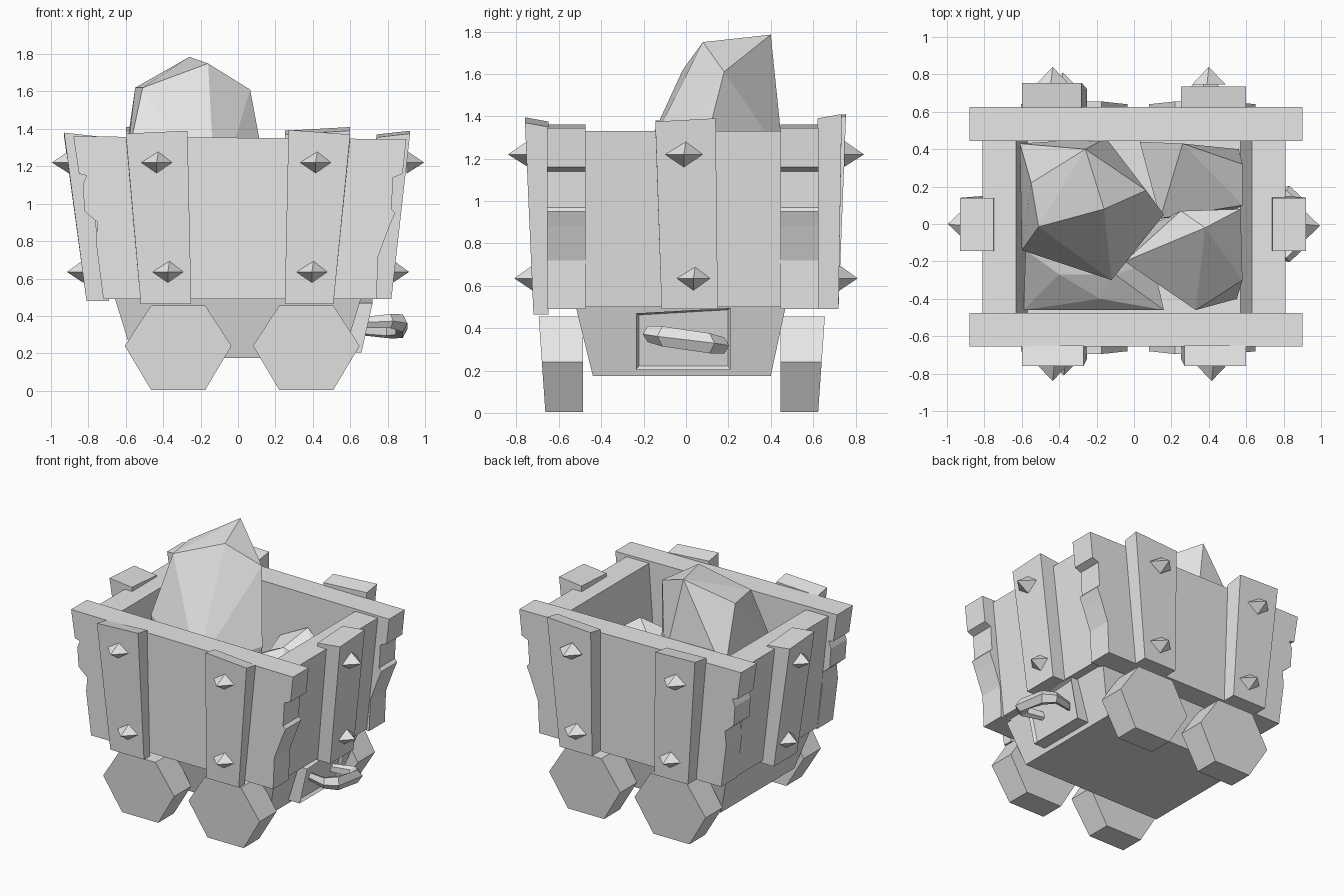
import bpy, bmesh, math
from mathutils import Vector, Matrix

cube = bpy.data.objects.get("Cube")
if cube:
    bpy.data.objects.remove(cube, do_unlink=True)

grey = bpy.data.materials.new("stone_grey")
grey.use_nodes = True
colour = (0.8, 0.8, 0.8, 1)
grey.diffuse_color = colour
grey.node_tree.nodes["Principled BSDF"].inputs["Base Color"].default_value = colour


def finish(name, bm, turn=0):
    """Turn the part by quarter turns and link it to the scene."""
    bmesh.ops.recalc_face_normals(bm, faces=bm.faces)
    bm.transform(Matrix.Rotation(turn * math.pi / 2, 4, 'Z'))
    mesh = bpy.data.meshes.new(name)
    bm.to_mesh(mesh)
    bm.free()
    mesh.materials.append(grey)
    obj = bpy.data.objects.new(name, mesh)
    bpy.context.collection.objects.link(obj)
    return obj


def loft(name, loop_a, loop_b, turn=0):
    """Solid between two matching loops."""
    bm = bmesh.new()
    a = [bm.verts.new(p) for p in loop_a]
    b = [bm.verts.new(p) for p in loop_b]
    bm.faces.new(a)
    bm.faces.new(b)
    for i in range(len(a)):
        j = (i + 1) % len(a)
        bm.faces.new((a[i], a[j], b[j], b[i]))
    return finish(name, bm, turn)


def hull(name, points):
    """Faceted rock around a few corner points."""
    bm = bmesh.new()
    for p in points:
        bm.verts.new(p)
    out = bmesh.ops.convex_hull(bm, input=bm.verts)
    loose = [v for v in out["geom_interior"] if isinstance(v, bmesh.types.BMVert)]
    bmesh.ops.delete(bm, geom=loose, context='VERTS')
    return finish(name, bm)


def rect(x0, x1, y0, y1, z):
    return [(x0, y0, z), (x1, y0, z), (x1, y1, z), (x0, y1, z)]


def prism_y(name, profile, y0, y1):
    return loft(name, [(x, y0, z) for x, z in profile], [(x, y1, z) for x, z in profile])


# Undercarriage, doubling as the bin floor
loft("undercarriage", rect(-.56, .56, -.44, .4, .175), rect(-.66, .66, -.52, .47, .5))

# Front and back walls with splintered ends
left_end = [(-.72, .49), (-.76, .8), (-.75, .9), (-.82, .96), (-.83, 1.1),
            (-.81, 1.15), (-.85, 1.16), (-.88, 1.36)]
right_end = [(.9, 1.345), (.88, 1.16), (.83, 1.14), (.82, .97), (.84, .95),
             (.81, .88), (.75, .72), (.74, .49)]
prism_y("front_wall", left_end + right_end, -.655, -.475)
prism_y("back_wall", left_end + right_end, .445, .625)

# Leaning side walls
for side, name in ((1, "left_wall"), (-1, "right_wall")):
    loft(name, rect(side * .57, side * .72, -.48, .45, .5),
         rect(side * .63, side * .81, -.48, .45, 1.33))


# Upright planks, built facing the front then turned into place
def plank(name, turn, top, bottom, out_top, out_low, in_top, in_low, z_low, z_a, z_b):
    low = rect(*bottom, -out_low, -in_low, z_low)
    high = [(x, y, z) for (x, y, _), z in
            zip(rect(*top, -out_top, -in_top, 0), (z_a, z_b, z_b - .02, z_a - .02))]
    loft(name, low, high, turn)


plank("front_plank_a", 0, (-.6, -.27), (-.52, -.25), .76, .72, .65, .65, .465, 1.375, 1.39)
plank("front_plank_b", 0, (.27, .6), (.25, .51), .76, .72, .65, .65, .465, 1.395, 1.37)
plank("back_plank_a", 2, (.28, .6), (.25, .52), .755, .72, .62, .62, .49, 1.4, 1.41)
plank("back_plank_b", 2, (-.6, -.25), (-.51, -.25), .735, .72, .62, .62, .49, 1.41, 1.39)
plank("left_plank", 1, (-.145, .14), (-.115, .15), .92, .82, .74, .7, .49, 1.375, 1.39)
plank("right_plank", 3, (-.14, .145), (-.15, .115), .93, .81, .75, .69, .48, 1.36, 1.38)


# Four sided studs on the planks
def stud(name, turn, u, z, surface, reach):
    ring = [(u + dx, -surface, z + dz) for dx, dz in
            ((-.09, 0), (.01, .065), (.09, 0), (0, -.06))]
    bm = bmesh.new()
    base = [bm.verts.new(p) for p in ring]
    tip = bm.verts.new((u, -surface - reach, z))
    bm.faces.new(base)
    for i in range(4):
        bm.faces.new((base[i], base[(i + 1) % 4], tip))
    finish(name, bm, turn)


for turn, face, columns in ((0, "front", ((-.435, -.375), (.415, .395))),
                            (2, "back", ((.435, .38), (-.4, -.38))),
                            (1, "left", ((-.01, .035),)),
                            (3, "right", ((0, -.03),))):
    on_side = turn % 2
    for i, (high, low) in enumerate(columns):
        stud(f"{face}_upper_stud_{i}", turn, high, 1.22, .9 if on_side else .745, .095)
        stud(f"{face}_lower_stud_{i}", turn, low, .635, .825 if on_side else .72, .09)

# Six sided wheels, slightly narrower at the ground
hexagon = [(-.285, .24), (-.145, .455), (.145, .455), (.285, .24), (.145, .005), (-.145, .005)]
for x in (-.32, .365):
    for name, inner, outer in (("front_wheel", -.485, -.695), ("back_wheel", .445, .655)):
        lean = .07 * (1 if outer < 0 else -1)
        loft(name, [(x + dx, inner, z) for dx, z in hexagon],
             [(x + dx, outer + lean * (.45 - z), z) for dx, z in hexagon])

# Coupling plate with an inset face
plate = loft("coupling_plate",
             [(.52, -.235, .205), (.52, .21, .205), (.6, .21, .495), (.6, -.235, .47)],
             [(.66, -.235, .205), (.66, .21, .205), (.72, .21, .495), (.72, -.235, .47)])
bm = bmesh.new()
bm.from_mesh(plate.data)
bm.faces.ensure_lookup_table()
front = max(bm.faces, key=lambda f: f.calc_center_median().x)
bmesh.ops.inset_individual(bm, faces=[front], thickness=.018, depth=-.02)
bm.to_mesh(plate.data)
bm.free()

# Coupling handle: a bowed bar swept from plate to plate
bm = bmesh.new()
rings = []
for x, y, wide, tall in ((.66, -.13, .035, .03), (.81, -.17, .04, .04), (.87, -.1, .05, .05),
                         (.87, .1, .05, .05), (.81, .17, .04, .04), (.66, .13, .035, .03)):
    out = Vector((.2, y * 2, 0)).normalized()
    centre = Vector((x, y, .345 - .16 * y))
    ring = [centre + out * wide * math.cos(a) + Vector((0, 0, tall * math.sin(a)))
            for a in (math.tau * k / 5 for k in range(5))]
    rings.append([bm.verts.new(p) for p in ring])
for a, b in zip(rings, rings[1:]):
    for i in range(5):
        bm.faces.new((a[i], a[(i + 1) % 5], b[(i + 1) % 5], b[i]))
bm.faces.new(rings[0])
bm.faces.new(rings[-1])
finish("coupling_handle", bm)

# Rocks in the bin
hull("tall_rock", [(-.26, .4, 1.785), (-.16, .08, 1.75), (.065, .18, 1.61), (-.55, .22, 1.62),
                   (-.51, -.015, 1.62), (-.61, .43, 1.2), (-.15, .46, 1.2), (.16, .05, 1.1),
                   (-.12, -.3, 1), (-.6, -.14, 1.2), (-.5, .4, .52), (.1, .1, .52),
                   (-.12, -.25, .52), (-.5, -.1, .52)])
hull("back_rock", [(.26, .43, 1.12), (.03, .44, 1), (.58, .32, .95), (.58, .1, .9),
                   (.14, .03, .95), (.1, .4, .52), (.56, .4, .52), (.5, .05, .52)])
hull("front_rock", [(.25, .07, 1.1), (.57, .08, 1.05), (.38, -.02, 1.18), (-.05, -.2, 1.0),
                    (.33, -.46, .85), (.58, -.3, .9), (.1, 0, .52), (.55, .05, .52),
                    (.55, -.4, .52)])
hull("low_rock", [(-.58, -.14, .95), (-.4, -.27, .9), (-.1, -.27, .85), (-.59, -.46, .75),
                  (.16, -.46, .7), (-.18, -.4, .8), (-.5, -.45, .52), (.1, -.2, .52),
                  (-.5, .1, .52)])
